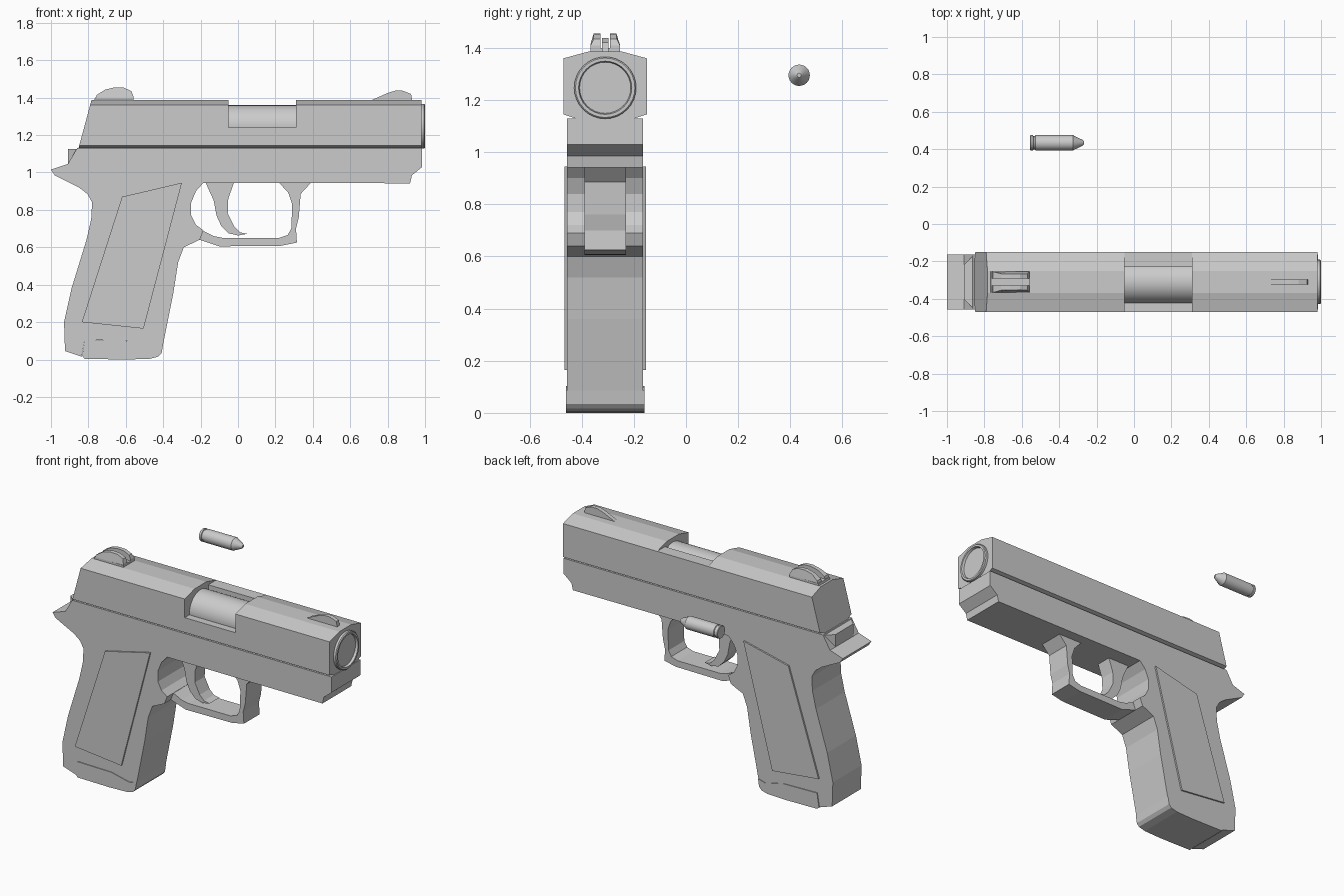
import bpy, bmesh, math
from mathutils import Vector

YC = -0.31  # centre plane of the pistol


def make_object(name, bm):
    bmesh.ops.recalc_face_normals(bm, faces=bm.faces)
    me = bpy.data.meshes.new(name)
    bm.to_mesh(me)
    bm.free()
    ob = bpy.data.objects.new(name, me)
    bpy.context.collection.objects.link(ob)
    return ob


def prism(name, pts, a, b, axis):
    """Extrude a 2D outline between a and b along x, y or z."""
    place = {'x': lambda p, t: (t, p[0], p[1]),
             'y': lambda p, t: (p[0], t, p[1]),
             'z': lambda p, t: (p[0], p[1], t)}[axis]
    bm = bmesh.new()
    lo = [bm.verts.new(place(p, a)) for p in pts]
    hi = [bm.verts.new(place(p, b)) for p in pts]
    bm.faces.new(lo)
    bm.faces.new(hi[::-1])
    for i in range(len(pts)):
        j = (i + 1) % len(pts)
        bm.faces.new((lo[i], lo[j], hi[j], hi[i]))
    return make_object(name, bm)


def side_plate(name, pts, half, yc=YC):
    return prism(name, pts, yc - half, yc + half, 'y')


def lathe_x(name, prof, yc, zc, n=32):
    """Revolve (x, radius) points around an axis parallel to x."""
    bm = bmesh.new()
    rings = []
    for x, r in prof:
        rings.append([bm.verts.new((x, yc + r * math.cos(2 * math.pi * k / n),
                                    zc + r * math.sin(2 * math.pi * k / n))) for k in range(n)])
    for r0, r1 in zip(rings, rings[1:]):
        for k in range(n):
            bm.faces.new((r0[k], r0[(k + 1) % n], r1[(k + 1) % n], r1[k]))
    bm.faces.new(rings[0])
    bm.faces.new(rings[-1])
    ob = make_object(name, bm)
    for p in ob.data.polygons:
        p.use_smooth = len(p.vertices) == 4
    bpy.context.view_layer.objects.active = ob
    ob.select_set(True)
    bpy.ops.object.shade_smooth_by_angle(angle=math.radians(30))
    ob.select_set(False)
    return ob


# Slide: chamfered cross-section with a slanted rear end
half = [(0.10, 1.125), (0.16, 1.145), (0.16, 1.36), (0.06, 1.387)]
section = [(YC + y, z) for y, z in half] + [(YC - y, z) for y, z in half[::-1]]
slide = prism("slide", section, -0.85, 0.98, 'x')
for v in slide.data.vertices:
    if v.co.x < 0:
        v.co.x += (v.co.z - 1.14) * 0.27

# Ejection port cut, stepped so the far wall stays up
port = prism("port_cutter", [(-0.6, 1.24), (-0.23, 1.24), (-0.23, 1.36),
                             (-0.05, 1.36), (-0.05, 1.5), (-0.6, 1.5)], -0.05, 0.31, 'x')
port.hide_render = True
port.hide_viewport = True
cut = slide.modifiers.new("port", 'BOOLEAN')
cut.operation = 'DIFFERENCE'
cut.object = port
cut.solver = 'EXACT'

# Barrel with muzzle ring
lathe_x("barrel", [(-0.10, 0.113), (0.97, 0.113), (0.97, 0.119), (0.995, 0.119), (1.0, 0.114),
                   (1.0, 0.102), (0.985, 0.098)], YC, 1.247)

# Frame and grip in one outline
frame = [(-0.86, 1.13), (0.985, 1.13), (0.985, 1.03), (0.93, 0.985), (0.92, 0.942),
         (-0.185, 0.945), (-0.225, 0.90), (-0.25, 0.84), (-0.25, 0.77), (-0.225, 0.72),
         (-0.185, 0.69), (-0.205, 0.64), (-0.29, 0.60), (-0.32, 0.52), (-0.345, 0.36),
         (-0.40, 0.085), (-0.45, 0.07), (-0.58, 0.10), (-0.82, 0.105), (-0.835, 0.015),
         (-0.925, 0.045), (-0.93, 0.20), (-0.89, 0.38), (-0.81, 0.64), (-0.785, 0.75),
         (-0.78, 0.84), (-0.805, 0.885), (-0.85, 0.92), (-0.98, 0.985), (-1.0, 1.015),
         (-0.91, 1.045)]
side_plate("frame", frame, 0.146)

# Magazine base
side_plate("magazine_base", [(-0.82, 0.104), (-0.58, 0.10), (-0.45, 0.07), (-0.40, 0.085),
                             (-0.408, 0.035), (-0.425, 0.016), (-0.47, 0.004), (-0.59, 0.0),
                             (-0.82, 0.003), (-0.833, 0.02)], 0.15)

# Raised grip panels, through the grip to both sides
side_plate("grip_panels", [(-0.62, 0.87), (-0.30, 0.945), (-0.505, 0.165), (-0.835, 0.20)], 0.156)

# Trigger guard loop
guard = [(0.39, 0.945), (0.335, 0.885), (0.325, 0.76), (0.31, 0.70), (0.315, 0.625),
         (0.23, 0.608), (-0.10, 0.605), (-0.205, 0.64), (-0.24, 0.70), (-0.20, 0.695),
         (-0.13, 0.66), (-0.08, 0.65), (0.22, 0.65), (0.265, 0.665), (0.285, 0.70),
         (0.29, 0.83), (0.27, 0.89), (0.22, 0.945)]
side_plate("trigger_guard", guard, 0.08)

# Trigger
side_plate("trigger", [(-0.175, 0.95), (-0.02, 0.95), (-0.052, 0.86), (-0.055, 0.78),
                       (-0.02, 0.71), (0.01, 0.68), (0.05, 0.672), (0.0, 0.663),
                       (-0.05, 0.675), (-0.09, 0.715), (-0.115, 0.77), (-0.13, 0.85)], 0.05)

# Hammer housing behind the slide
prism("hammer_housing", [(-0.91, YC - 0.09), (-0.91, YC + 0.09), (-0.86, YC + 0.14),
                         (-0.80, YC + 0.14), (-0.80, YC - 0.14), (-0.86, YC - 0.14)],
      1.03, 1.125, 'z')

# Rear sight: base plus two cheeks
side_plate("rear_sight_base", [(-0.77, 1.38), (-0.765, 1.40), (-0.56, 1.40), (-0.56, 1.38)], 0.056)
cheek = [(-0.765, 1.385), (-0.755, 1.415), (-0.71, 1.443), (-0.66, 1.455), (-0.61, 1.453),
         (-0.57, 1.435), (-0.56, 1.41), (-0.56, 1.385)]
for side, tag in ((-1, "near"), (1, "far")):
    ob = side_plate("rear_sight_" + tag, cheek, 0.019, YC + side * 0.037)
    # lean the outer faces in towards the top
    for v in ob.data.vertices:
        if (v.co.y - YC) * side > 0.04 and v.co.z > 1.43:
            v.co.y -= side * 0.012

# Front sight
side_plate("front_sight", [(0.71, 1.385), (0.80, 1.425), (0.84, 1.437), (0.88, 1.437),
                           (0.925, 1.42), (0.932, 1.385)], 0.013)

# Loose cartridge
lathe_x("cartridge", [(-0.555, 0.038), (-0.552, 0.041), (-0.54, 0.041), (-0.538, 0.036),
                      (-0.53, 0.036), (-0.527, 0.041), (-0.325, 0.041), (-0.32, 0.037),
                      (-0.275, 0.016), (-0.267, 0.008)], 0.434, 1.295, 24)
